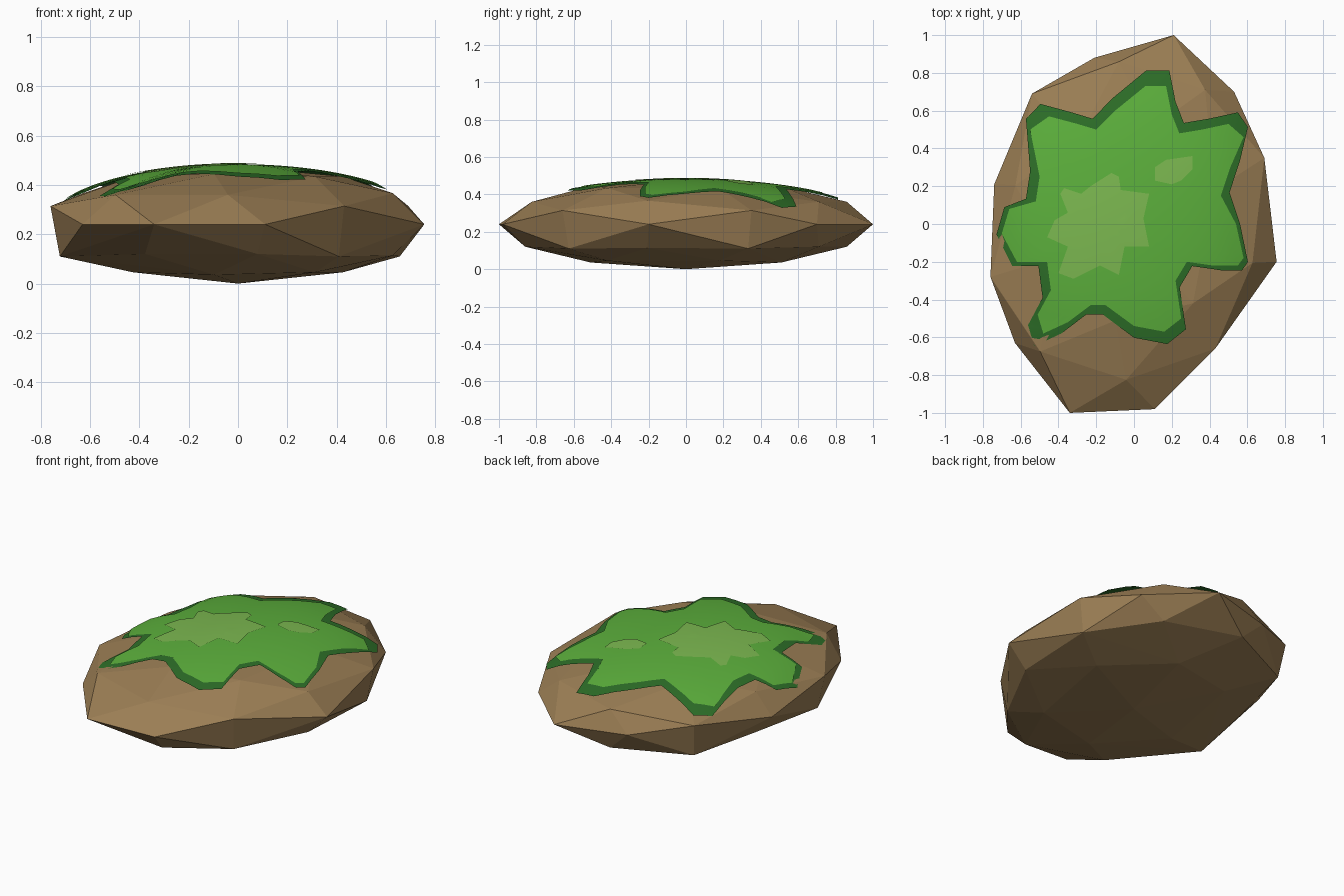
import bpy, bmesh, math
from mathutils import Vector, Matrix
from mathutils.bvhtree import BVHTree

if "Cube" in bpy.data.objects:
    bpy.data.objects.remove(bpy.data.objects["Cube"])


def material(name, rgb):
    m = bpy.data.materials.new(name)
    m.diffuse_color = (*rgb, 1)
    m.use_nodes = True
    m.node_tree.nodes["Principled BSDF"].inputs["Base Color"].default_value = m.diffuse_color
    return m


def add_object(bm, name, mat):
    me = bpy.data.meshes.new(name)
    bm.to_mesh(me)
    me.materials.append(mat)
    ob = bpy.data.objects.new(name, me)
    bpy.context.collection.objects.link(ob)
    return ob


# Rock: icosahedron corners plus edge midpoints, turned, squashed, made uneven
a, b = 0.8507, 0.5257
corners = []
for s in (1, -1):
    for t in (1, -1):
        p = (s * a, t * b, 0)
        corners += [Vector(p[i:] + p[:i]) for i in range(3)]
points = list(corners)
for i, p in enumerate(corners):
    for q in corners[i + 1:]:
        if (p - q).length < 1.2:
            points.append((p + q).normalized())

outline = [(0.21, 1.0), (-0.21, 0.88), (-0.54, 0.69), (-0.74, 0.21),
           (-0.76, -0.28), (-0.63, -0.63), (-0.34, -1.0), (0.11, -0.98),
           (0.43, -0.66), (0.755, -0.2), (0.69, 0.35), (0.53, 0.70)]
turn = Matrix.Rotation(math.radians(76), 3, 'Z')
bm = bmesh.new()
for p in points:
    v = turn @ p
    x, y, z = v.x * 0.76, v.y, 0.24 + v.z * 0.24
    if abs(v.z) < 0.4:
        x, y = min(outline, key=lambda o: (o[0] - x) ** 2 + (o[1] - y) ** 2)
        if v.z < -0.1:
            x, y, z = x * 0.95, y * 0.95, 0.11
    elif 0.4 < v.z < 0.51 and y < -0.6:
        x -= 0.12
        y += 0.035
    elif v.z > 0.99:
        x -= 0.05
    bm.verts.new((x, y, z))
bmesh.ops.convex_hull(bm, input=bm.verts)
bmesh.ops.recalc_face_normals(bm, faces=bm.faces)
rock_tree = BVHTree.FromBMesh(bm)
add_object(bm, "rock", material("stone", (0.33, 0.21, 0.09)))
bm.free()


def height(x, y, lift):
    z = 0.24 + 0.24 * math.sqrt(max(0, 1 - (x / 0.77) ** 2 - (y / 1.02) ** 2))
    hit = rock_tree.ray_cast(Vector((x, y, 2)), Vector((0, 0, -1)))[0]
    if hit:
        z = max(z, hit.z + 0.002)
    return z + lift


def drape(name, shape, centre, lift, mat, rings=10):
    """Lay a flat outline over the rock as concentric rings."""
    cx, cy = centre
    # split every outline edge so the sheet follows the rock
    fine = []
    for i, p in enumerate(shape):
        q = shape[(i + 1) % len(shape)]
        fine += [p, ((p[0] + q[0]) / 2, (p[1] + q[1]) / 2)]
    bm = bmesh.new()
    mid = bm.verts.new((cx, cy, height(cx, cy, lift)))
    n, prev = len(fine), None
    for r in range(1, rings + 1):
        ring = []
        for px, py in fine:
            x, y = cx + (px - cx) * r / rings, cy + (py - cy) * r / rings
            ring.append(bm.verts.new((x, y, height(x, y, lift))))
        for i in range(n):
            j = (i + 1) % n
            if prev:
                bm.faces.new((prev[i], ring[i], ring[j], prev[j]))
            else:
                bm.faces.new((mid, ring[i], ring[j]))
        prev = ring
    for f in bm.faces:
        f.normal_update()
        if f.normal.z < 0:
            f.normal_flip()
        f.smooth = True
    add_object(bm, name, mat)
    bm.free()


# Moss: dark underlayer, bright star-shaped layer, pale patches
moss = [(-0.2, 0.5), (-0.1, 0.6), (0.06, 0.73), (0.17, 0.73), (0.2, 0.58),
        (0.24, 0.48), (0.36, 0.5), (0.5, 0.53), (0.58, 0.46), (0.51, 0.3),
        (0.46, 0.15), (0.54, 0), (0.58, -0.18), (0.55, -0.22), (0.42, -0.22),
        (0.28, -0.2), (0.22, -0.3), (0.25, -0.5), (0.16, -0.57), (0, -0.54),
        (-0.15, -0.43), (-0.23, -0.43), (-0.35, -0.52), (-0.48, -0.58),
        (-0.51, -0.48), (-0.44, -0.35), (-0.46, -0.2), (-0.62, -0.2),
        (-0.7, -0.05), (-0.66, 0.08), (-0.52, 0.12), (-0.5, 0.25),
        (-0.55, 0.5), (-0.45, 0.57), (-0.3, 0.53)]
# underlayer grows outwards, staying inside the rock at the sides
under = [(x * (1.04 if abs(x) > 0.52 else 1.1), y * 1.115) for x, y in moss]
patch = [(-0.12, 0.27), (-0.08, 0.25), (-0.07, 0.18), (0.08, 0.16),
         (0.05, 0.03), (0.08, -0.12), (-0.05, -0.12), (-0.08, -0.27),
         (-0.18, -0.22), (-0.32, -0.29), (-0.4, -0.26), (-0.35, -0.12),
         (-0.46, -0.07), (-0.42, 0.02), (-0.35, 0.06), (-0.39, 0.16),
         (-0.37, 0.19), (-0.28, 0.16), (-0.23, 0.2)]
spot = [(0.11, 0.3), (0.17, 0.34), (0.31, 0.36), (0.31, 0.29),
        (0.25, 0.23), (0.2, 0.21), (0.11, 0.23)]
pale = material("pale_moss", (0.2, 0.48, 0.08))
drape("moss_underlayer", under, (-0.05, 0), 0.0,
      material("dark_moss", (0.026, 0.156, 0.021)), 14)
drape("moss_layer", moss, (-0.05, 0), 0.004,
      material("bright_moss", (0.107, 0.434, 0.045)), 14)
drape("moss_patch", patch, (-0.17, -0.03), 0.008, pale)
drape("moss_spot", spot, (0.21, 0.28), 0.008, pale, 4)
